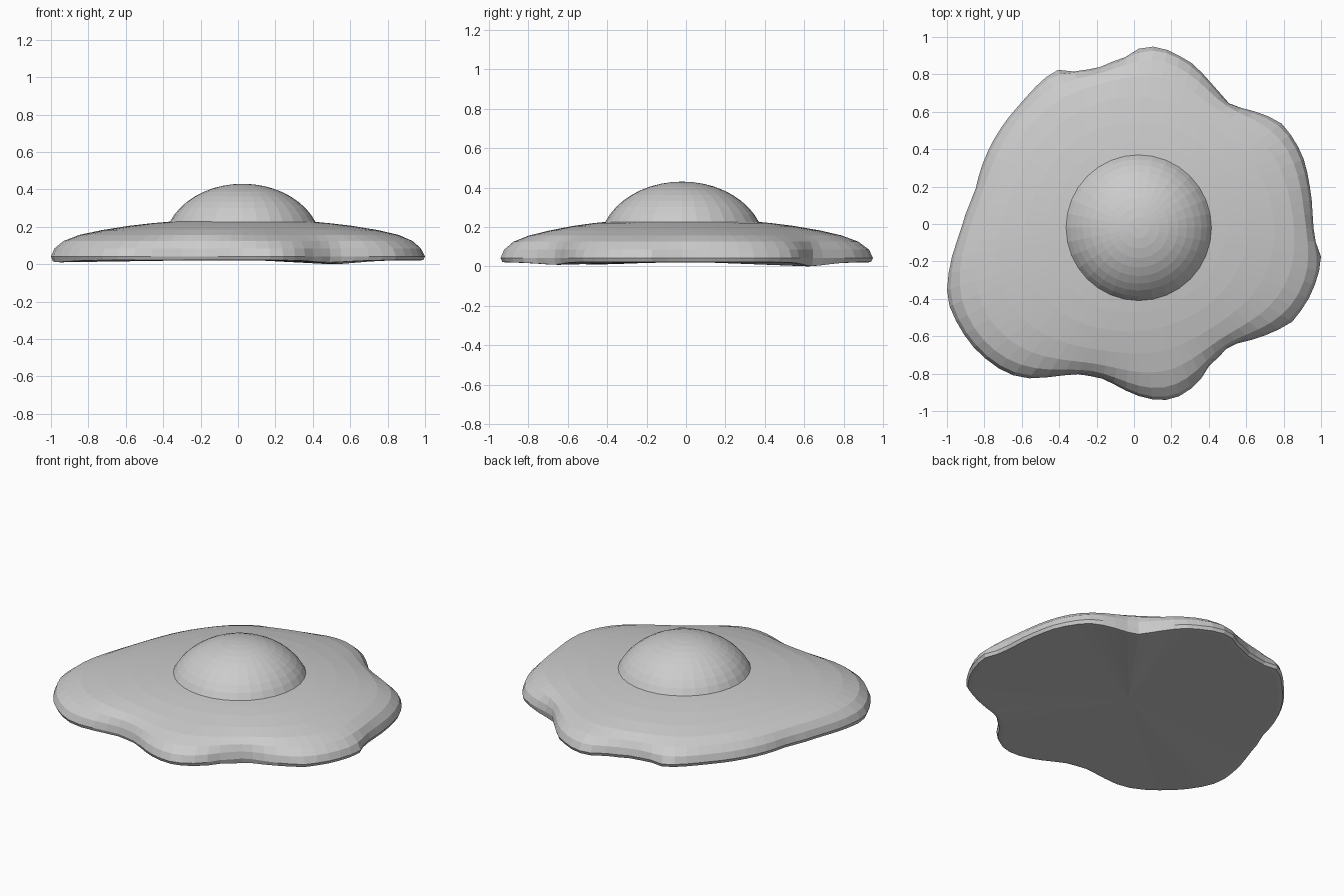
import bpy, bmesh, math

if "Cube" in bpy.data.objects:
    bpy.data.objects.remove(bpy.data.objects["Cube"])

CX, CY, N = 0.025, -0.02, 80

# Wavy outline of the egg white, seen from above
outline = [(.13, .95), (.03, .94), (-.05, .89), (-.2, .83), (-.32, .815), (-.42, .825),
           (-.6, .65), (-.72, .5), (-.79, .37), (-.85, .17), (-.93, -.05), (-.98, -.2),
           (-1, -.36), (-.99, -.43), (-.93, -.56), (-.84, -.68), (-.68, -.8), (-.56, -.825),
           (-.4, -.81), (-.28, -.8), (-.15, -.83), (.04, -.925), (.15, -.945), (.26, -.915),
           (.35, -.84), (.4, -.76), (.5, -.66), (.56, -.635), (.74, -.58), (.85, -.52),
           (.95, -.37), (.99, -.25), (1, -.17), (.96, -.07), (.955, .05), (.94, .2),
           (.9, .37), (.8, .53), (.72, .575), (.52, .63), (.44, .72), (.38, .79),
           (.31, .86), (.24, .9)]
polar = sorted((math.atan2(y - CY, x - CX) % math.tau, math.hypot(x - CX, y - CY))
               for x, y in outline)
polar = [(polar[-1][0] - math.tau, polar[-1][1])] + polar + [(polar[0][0] + math.tau, polar[0][1])]


def radius_at(a):
    for (a0, r0), (a1, r1) in zip(polar, polar[1:]):
        if a0 <= a <= a1:
            return r0 + (r1 - r0) * (a - a0) / (a1 - a0)


def smoothed(radii, passes):
    for _ in range(passes):
        radii = [(radii[i - 1] + 2 * radii[i] + radii[(i + 1) % N]) / 4 for i in range(N)]
    return radii


def lofted(name, rings, top, bottom):
    """Bridge closed rings from bottom to top and cap both ends with fans."""
    bm = bmesh.new()
    loops = [[bm.verts.new(p) for p in ring] for ring in rings]
    for a, b in zip(loops, loops[1:]):
        n = len(a)
        for i in range(n):
            j = (i + 1) % n
            bm.faces.new((a[i], a[j], b[j], b[i]))
    for loop, z in ((loops[0], bottom), (loops[-1], top)):
        c = bm.verts.new((CX, CY, z))
        for i in range(len(loop)):
            bm.faces.new((loop[i], loop[(i + 1) % len(loop)], c))
    bmesh.ops.recalc_face_normals(bm, faces=bm.faces)
    mesh = bpy.data.meshes.new(name)
    bm.to_mesh(mesh)
    bm.free()
    obj = bpy.data.objects.new(name, mesh)
    bpy.context.collection.objects.link(obj)
    return obj


# Egg white: flat underside, rounded rim, gently rising top
base = [radius_at(i * math.tau / N) for i in range(N)]


def dip(a):
    return sum(d * math.exp(-((a - math.radians(c)) / 0.2) ** 2)
               for c, d in ((53, .02), (204, .01), (305, .012)))


# (radius scale, height, smoothing passes)
profile = [(.965, .02, 0), (.99, .022, 0), (1, .042, 0), (.985, .085, 1), (.945, .125, 5),
           (.87, .157, 14), (.76, .182, 30), (.62, .205, 60), (.5, .219, 100), (.4, .228, 200)]
rings = []
for scale, z, passes in profile:
    radii = smoothed(base, passes)
    ring = []
    for i, r in enumerate(radii):
        a = i * math.tau / N
        drop = dip(a) if z < .03 else 0
        ring.append((CX + scale * r * math.cos(a), CY + scale * r * math.sin(a), z - drop))
    rings.append(ring)
lofted("egg_white", rings, .232, .025)

# Yolk: cap of a flattened sphere
S, A, C, Z0 = 32, .42, .326, .104
start = math.acos(.39 / A)
dome = []
for k in range(9):
    t = start + (math.pi / 2 - start) * k / 9
    dome.append([(CX + A * math.cos(t) * math.cos(i * math.tau / S),
                  CY + A * math.cos(t) * math.sin(i * math.tau / S),
                  Z0 + C * math.sin(t)) for i in range(S)])
lofted("yolk", dome, Z0 + C, .222)
